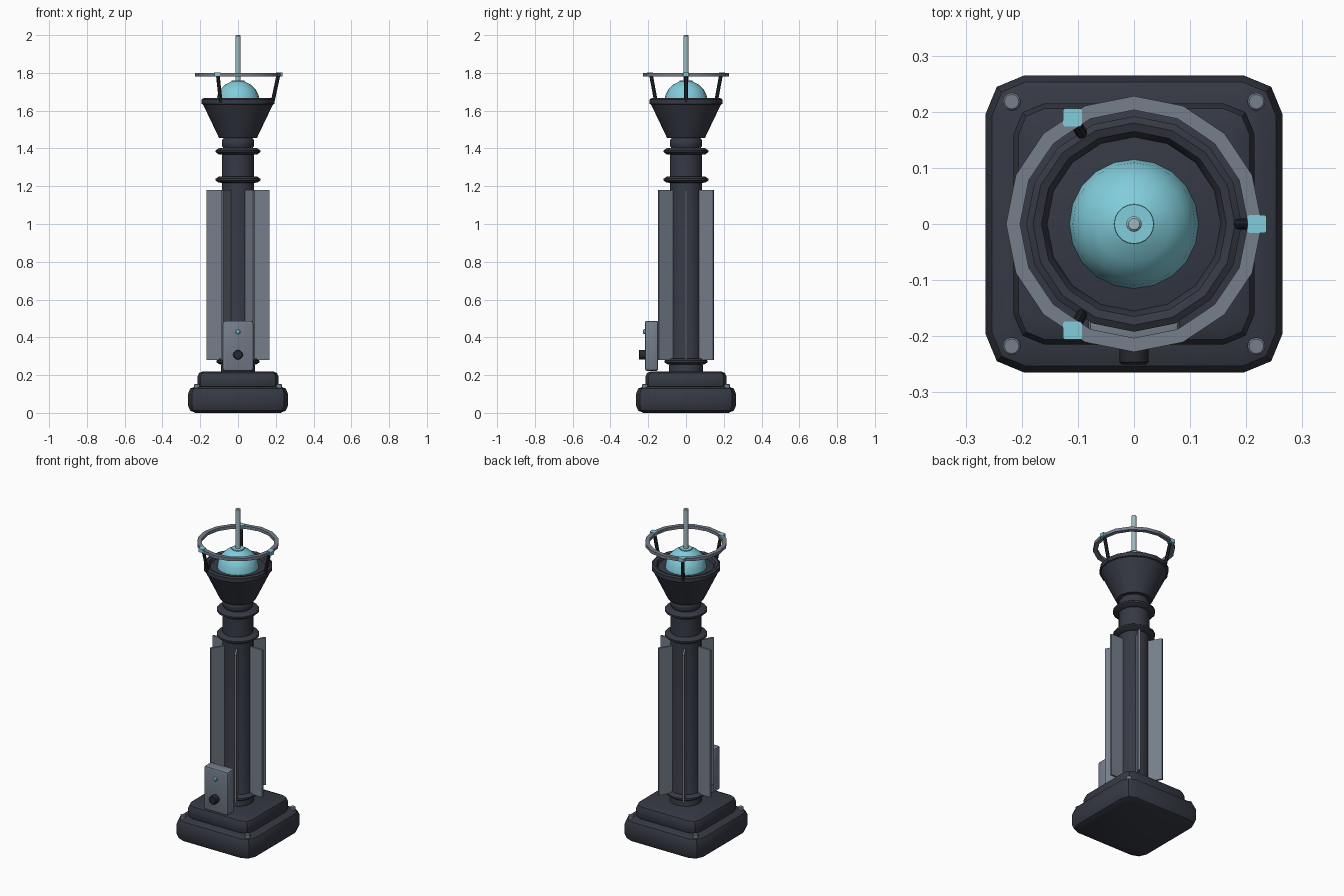
import bpy, bmesh, math
from mathutils import Vector

if "Cube" in bpy.data.objects:
    bpy.data.objects.remove(bpy.data.objects["Cube"])


def material(name, rgb):
    m = bpy.data.materials.new(name)
    m.use_nodes = True
    m.diffuse_color = (*rgb, 1)
    m.node_tree.nodes["Principled BSDF"].inputs["Base Color"].default_value = (*rgb, 1)
    return m


DARK = material("dark slate", (0.036, 0.041, 0.057))
BLACK = material("charcoal", (0.02, 0.022, 0.03))
GREY = material("steel grey", (0.18, 0.21, 0.26))
CYAN = material("cyan", (0.22, 0.61, 0.71))
PALE = material("pale metal", (0.34, 0.5, 0.53))


def finish(name, bm, mat, smooth=True):
    bmesh.ops.recalc_face_normals(bm, faces=bm.faces)
    mesh = bpy.data.meshes.new(name)
    bm.to_mesh(mesh)
    bm.free()
    mesh.materials.append(mat)
    ob = bpy.data.objects.new(name, mesh)
    bpy.context.collection.objects.link(ob)
    if smooth:
        bpy.ops.object.select_all(action="DESELECT")
        bpy.context.view_layer.objects.active = ob
        ob.select_set(True)
        bpy.ops.object.shade_smooth_by_angle(angle=math.radians(35))
    return ob


def lathe(name, profile, mat, sides=16, closed=False):
    """Revolve (radius, height) points about z."""
    bm = bmesh.new()
    verts = [bm.verts.new((r, 0, z)) for r, z in profile]
    pairs = list(zip(verts, verts[1:]))
    if closed:
        pairs.append((verts[-1], verts[0]))
    edges = [bm.edges.new(p) for p in pairs]
    bmesh.ops.spin(bm, geom=verts + edges, axis=(0, 0, 1), cent=(0, 0, 0),
                   angle=math.tau, steps=sides)
    bmesh.ops.remove_doubles(bm, verts=bm.verts, dist=0.0005)
    return finish(name, bm, mat)


def box(name, size, centre, mat, corner=0, edge=0, axis=2, segments=2):
    """Box with rounded corners along one axis and softened end rims."""
    bm = bmesh.new()
    bmesh.ops.create_cube(bm, size=1)
    for v in bm.verts:
        v.co = Vector(a * s for a, s in zip(v.co, size))
    if corner:
        along = [e for e in bm.edges
                 if abs(e.verts[0].co[axis] - e.verts[1].co[axis]) > 0.001]
        bmesh.ops.bevel(bm, geom=along, offset=corner, segments=segments,
                        profile=0.5, affect="EDGES")
    if edge:
        rims = [e for e in bm.edges
                if abs(e.verts[0].co[axis] - e.verts[1].co[axis]) < 0.001]
        bmesh.ops.bevel(bm, geom=rims, offset=edge, segments=segments,
                        profile=0.5, affect="EDGES")
    bmesh.ops.translate(bm, verts=bm.verts, vec=centre)
    return finish(name, bm, mat)


def rod(name, start, end, radius, mat, sides=12, tip=0):
    """Cylinder between two points, with an optional chamfered end."""
    span = Vector(end) - Vector(start)
    n = span.length
    profile = [(0, 0), (radius, 0), (radius, n - tip), (radius - tip, n), (0, n)]
    ob = lathe(name, profile, mat, sides)
    ob.rotation_mode = "QUATERNION"
    ob.rotation_quaternion = span.to_track_quat("Z", "Y")
    ob.location = start
    return ob


# Stepped base and its corner bolts
box("base_lower", (0.53, 0.53, 0.14), (0, 0, 0.07), DARK, 0.07, 0.04)
box("base_upper", (0.43, 0.43, 0.1), (0, 0, 0.17), DARK, 0.055, 0.03)
for x in (-0.218, 0.218):
    for y in (-0.218, 0.218):
        rod("base_bolt", (x, y, 0.11), (x, y, 0.152), 0.016, GREY, 12, 0.003)

# Column with collars
lathe("column", [(0, 0.2), (0.09, 0.2), (0.09, 0.25), (0.086, 0.26),
                 (0.086, 1.4), (0, 1.4)], DARK)
for height, radius in ((0.272, 0.113), (1.235, 0.118), (1.385, 0.118)):
    lathe("column_collar", [(0.075, height - 0.018), (radius - 0.016, height - 0.016),
                            (radius, height - 0.005), (radius, height + 0.005),
                            (radius - 0.016, height + 0.016), (0.075, height + 0.018)],
          DARK, closed=True)
lathe("neck", [(0, 1.39), (0.07, 1.39), (0.086, 1.415), (0.086, 1.44),
               (0.074, 1.46), (0, 1.46)], DARK)

# Six radial cooling fins
for i in range(6):
    fin = box("fin", (0.1, 0.012, 0.9), (0.118, 0, 0.73), GREY)
    fin.rotation_euler.z = i * math.tau / 6

# Flared head with raised rim
lathe("flared_head", [(0, 1.455), (0.1, 1.455), (0.186, 1.635), (0.16, 1.645),
                      (0, 1.645)], DARK)
lathe("head_rim", [(0.178, 1.63), (0.192, 1.636), (0.192, 1.66), (0.18, 1.667),
                   (0.165, 1.662), (0.155, 1.645), (0.155, 1.632)], DARK, closed=True)

# Glowing dome and antenna
dome = [(0.115 * math.cos(math.radians(a)), 1.645 + 0.115 * math.sin(math.radians(a)))
        for a in range(0, 73, 18)]
lathe("dome", dome + [(0.035, 1.76), (0, 1.76)], CYAN, 20)
rod("antenna", (0, 0, 1.74), (0, 0, 2.0), 0.014, PALE, 12, 0.004)

# Halo ring carried on three struts
lathe("halo_ring", [(0.203, 1.782), (0.228, 1.782), (0.228, 1.8), (0.203, 1.8)],
      GREY, closed=True)
for i in range(3):
    a = i * math.tau / 3
    c, s = math.cos(a), math.sin(a)
    rod("halo_strut", (0.183 * c, 0.183 * s, 1.645), (0.214 * c, 0.214 * s, 1.79),
        0.01, BLACK, 8)
    box("halo_node", (0.034, 0.032, 0.022), (0.219 * c, 0.219 * s, 1.791), CYAN,
        0.003, segments=1)

# Control box with knob and lamp
box("control_box", (0.162, 0.068, 0.265), (0, -0.182, 0.355), GREY, 0.012, 0.008, axis=1)
rod("control_knob", (0, -0.2, 0.308), (0, -0.25, 0.308), 0.026, BLACK, 12, 0.004)
rod("control_lamp", (0, -0.2, 0.43), (0, -0.227, 0.43), 0.013, CYAN, 12, 0.004)
